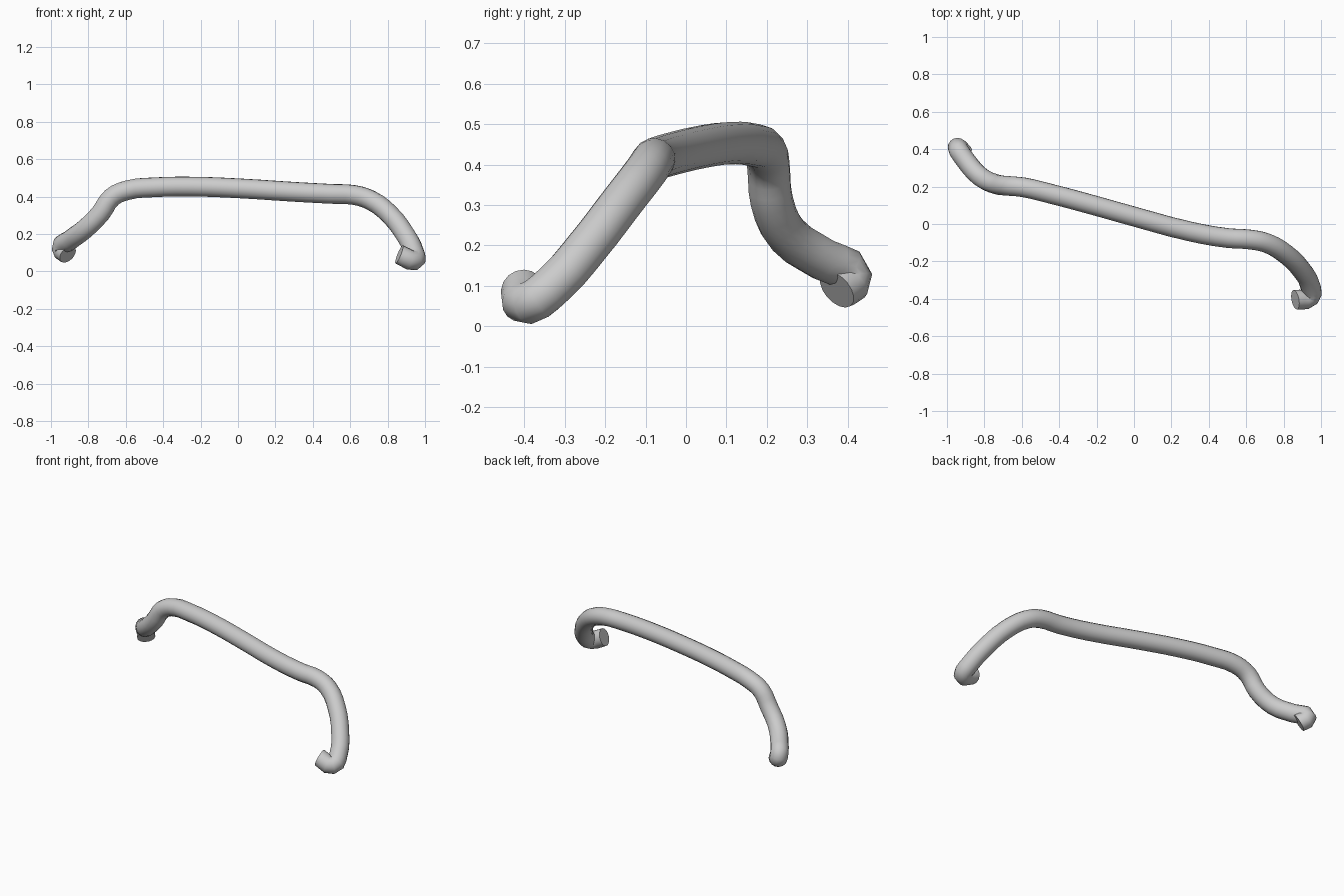
import bpy, math

if "Cube" in bpy.data.objects:
    bpy.data.objects.remove(bpy.data.objects["Cube"])

RADIUS = 0.053

# Centre line of the bent handle, from the left foot to the right foot
PATH = [
    (-0.91, 0.373, 0.091), (-0.943, 0.408, 0.122), (-0.90, 0.34, 0.165),
    (-0.82, 0.252, 0.225), (-0.735, 0.212, 0.31), (-0.675, 0.204, 0.395),
    (-0.59, 0.196, 0.434), (-0.45, 0.163, 0.449), (-0.25, 0.11, 0.453),
    (0.0, 0.04, 0.444), (0.3, -0.04, 0.425), (0.5, -0.075, 0.414),
    (0.62, -0.083, 0.408), (0.71, -0.102, 0.38), (0.81, -0.16, 0.305),
    (0.895, -0.245, 0.195), (0.94, -0.325, 0.105), (0.942, -0.39, 0.058),
    (0.862, -0.405, 0.091),
]

# Round bar swept along the path
curve = bpy.data.curves.new("bent_handle", "CURVE")
curve.dimensions = "3D"
curve.bevel_depth = RADIUS
curve.bevel_resolution = 6
curve.resolution_u = 3
curve.use_fill_caps = True
spline = curve.splines.new("BEZIER")
spline.bezier_points.add(len(PATH) - 1)
for point, co in zip(spline.bezier_points, PATH):
    point.co = co
    point.handle_left_type = point.handle_right_type = "AUTO"

handle = bpy.data.objects.new("bent_handle", curve)
bpy.context.collection.objects.link(handle)
bpy.context.view_layer.objects.active = handle
handle.select_set(True)
bpy.ops.object.convert(target="MESH")
bpy.ops.object.shade_smooth_by_angle(angle=math.radians(50))
